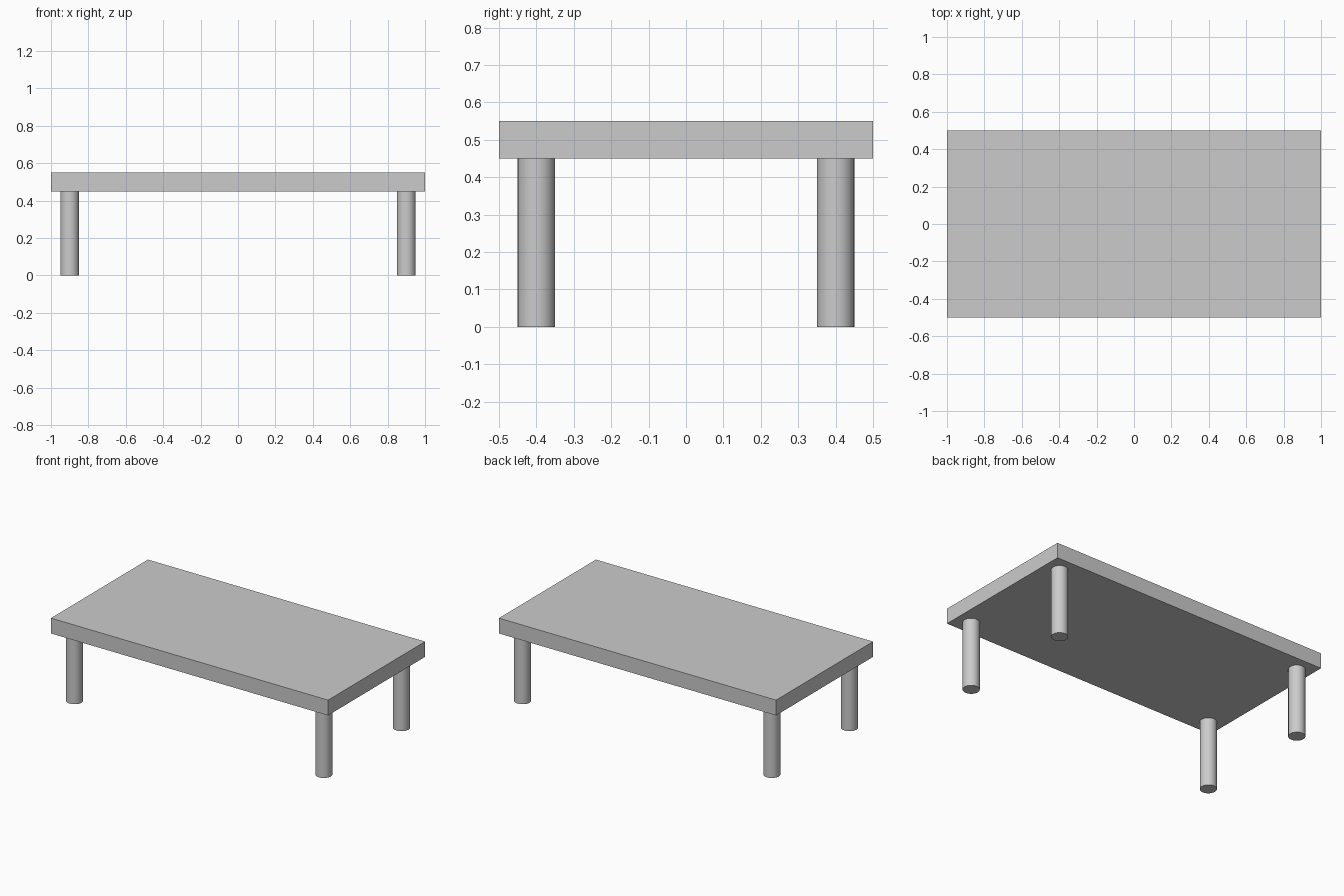
import bpy

if "Cube" in bpy.data.objects:
    bpy.data.objects.remove(bpy.data.objects["Cube"])

TOP_Z, THICK = 0.55, 0.10
LEG_R, LEG_H = 0.05, 0.45

# Table top: flat rectangular slab
bpy.ops.mesh.primitive_cube_add(size=1, location=(0, 0, TOP_Z - THICK / 2))
top = bpy.context.object
top.name = "table_top"
top.scale = (2, 1, THICK)
bpy.ops.object.transform_apply(location=False, rotation=False, scale=True)


def add_leg(name, x, y):
    bpy.ops.mesh.primitive_cylinder_add(
        vertices=32, radius=LEG_R, depth=LEG_H, location=(x, y, LEG_H / 2))
    bpy.context.object.name = name
    bpy.ops.object.shade_smooth_by_angle()


# Four round legs, one near each corner
for side, x in (("left", -0.9), ("right", 0.9)):
    for end, y in (("front", -0.4), ("back", 0.4)):
        add_leg(f"{end}_{side}_leg", x, y)
